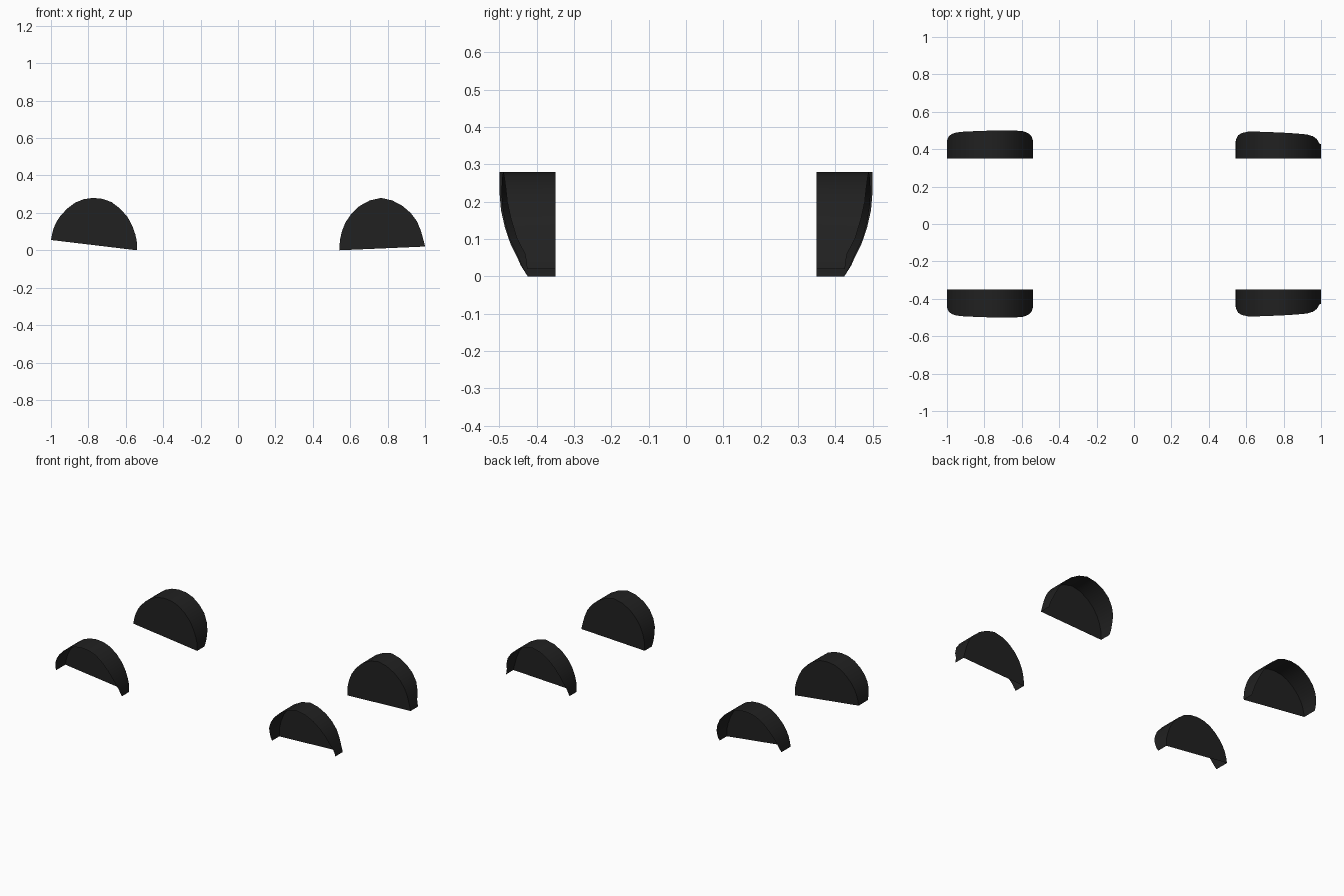
import bpy, bmesh, math
from mathutils import Vector

if "Cube" in bpy.data.objects:
    bpy.data.objects.remove(bpy.data.objects["Cube"])

mat = bpy.data.materials.new("black_plastic")
mat.diffuse_color = (0.015, 0.015, 0.015, 1)
mat.use_nodes = True
mat.node_tree.nodes["Principled BSDF"].inputs["Base Color"].default_value = mat.diffuse_color

# arch outlines in the x-z plane
REAR = [(-1.0, .055), (-.985, .12), (-.947, .187), (-.87, .255), (-.775, .28),
        (-.675, .257), (-.59, .177), (-.549, .085), (-.54, .03), (-.54, 0)]
FRONT = [(.543, 0), (.546, .06), (.575, .15), (.65, .237), (.765, .28),
         (.88, .237), (.957, .155), (.99, .06), (1.0, .02)]
# body-side curve: (height, half width), then taper along the length
SIDE = [(0, .424), (.03, .443), (.055, .454), (.07, .462), (.1, .477),
        (.16, .493), (.2, .499), (.28, .501)]
TAPER = [(-1, -.009), (-.78, -.002), (-.6, 0), (.55, -.004), (.65, -.006),
         (.85, -.015), (.95, -.022), (1, -.026)]
INNER = .35


def lerp(table, t):
    for (a, va), (b, vb) in zip(table, table[1:]):
        if t <= b:
            return va + (vb - va) * (max(t, a) - a) / (b - a)
    return table[-1][1]


def smooth(pts, n=2):
    """Catmull-Rom subdivision of an open outline."""
    p = [Vector(q) for q in pts]
    p = [2 * p[0] - p[1]] + p + [2 * p[-1] - p[-2]]
    out = []
    for a, b, c, d in zip(p, p[1:], p[2:], p[3:]):
        for i in range(n):
            t = i / n
            out.append(.5 * (2 * b + (c - a) * t + (2 * a - 5 * b + 4 * c - d) * t * t
                             + (3 * b - a - 3 * c + d) * t ** 3))
    return out + [p[-2]]


def liner(name, outline, side):
    bm = bmesh.new()
    inner, outer = [], []
    for x, z in smooth(outline):
        z = max(z, 0)
        y = lerp(SIDE, z) + lerp(TAPER, x) * min(1, z / .05)
        inner.append(bm.verts.new((x, side * INNER, z)))
        outer.append(bm.verts.new((x, side * y, z)))
    # arched band, open underneath and on the outside
    for i in range(len(inner) - 1):
        bm.faces.new((inner[i], inner[i + 1], outer[i + 1], outer[i]))
    # flat inner wall
    bm.faces.new(inner[::-1])
    bmesh.ops.recalc_face_normals(bm, faces=bm.faces)
    bm.faces.ensure_lookup_table()
    if bm.faces[-1].normal.y * side > 0:
        bmesh.ops.reverse_faces(bm, faces=bm.faces)
    me = bpy.data.meshes.new(name)
    bm.to_mesh(me)
    bm.free()
    me.materials.append(mat)
    ob = bpy.data.objects.new(name, me)
    bpy.context.collection.objects.link(ob)
    bpy.ops.object.select_all(action='DESELECT')
    ob.select_set(True)
    bpy.context.view_layer.objects.active = ob
    bpy.ops.object.shade_smooth_by_angle(angle=math.radians(40))


# four wheel arch liners
for side, label in ((-1, "right"), (1, "left")):
    liner("rear_arch_liner_" + label, REAR, side)
    liner("front_arch_liner_" + label, FRONT, side)
